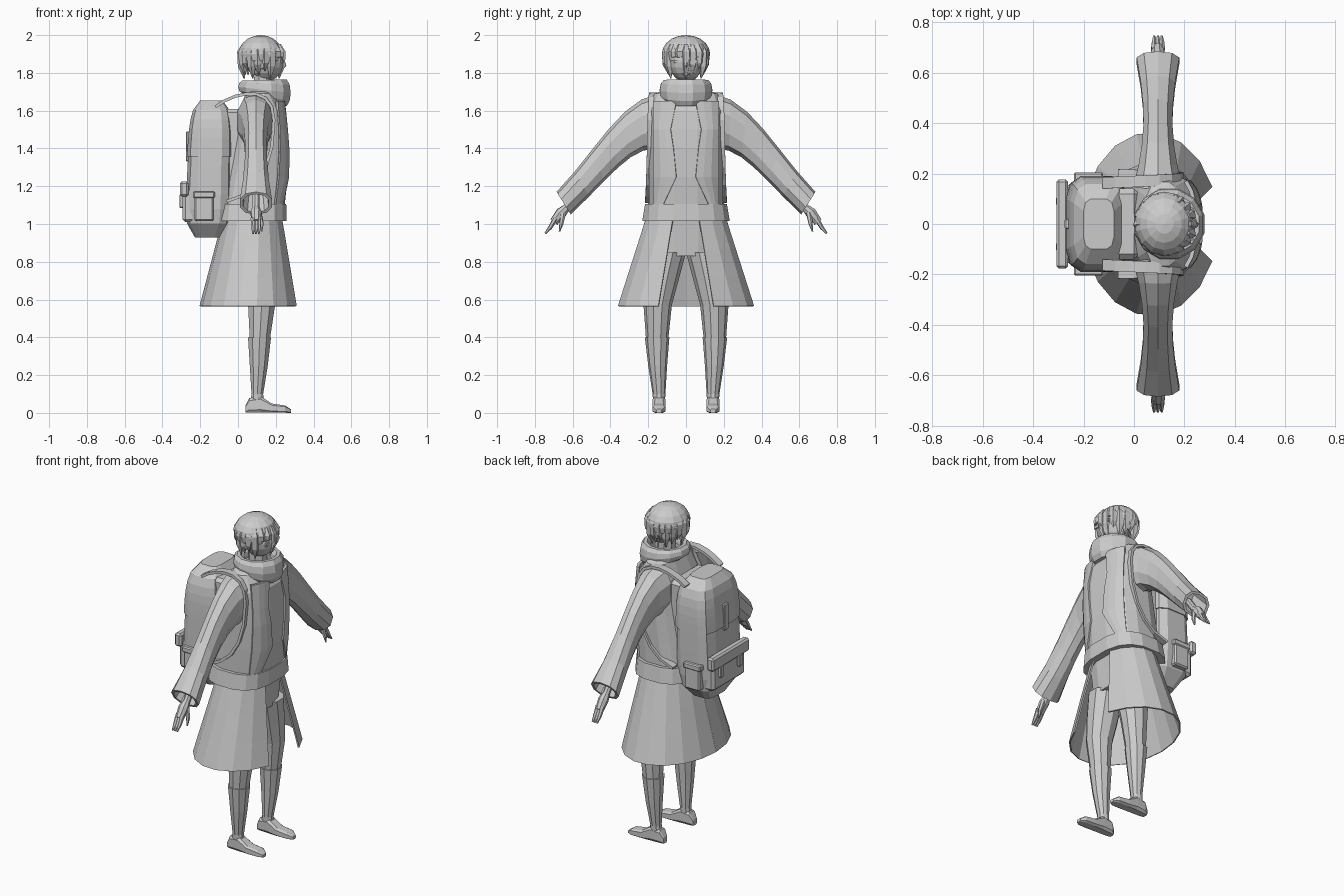
import bpy, bmesh, math
from mathutils import Vector, geometry

default_cube = bpy.data.objects.get("Cube")
if default_cube:
    bpy.data.objects.remove(default_cube)

grey = bpy.data.materials.new("plain grey")
grey.use_nodes = True
grey.diffuse_color = (.6, .6, .6, 1)
shader = grey.node_tree.nodes["Principled BSDF"]
shader.inputs["Base Color"].default_value = grey.diffuse_color


def finish(bm, name, thickness=0):
    bmesh.ops.recalc_face_normals(bm, faces=bm.faces)
    mesh = bpy.data.meshes.new(name)
    bm.to_mesh(mesh)
    bm.free()
    mesh.materials.append(grey)
    part = bpy.data.objects.new(name, mesh)
    bpy.context.collection.objects.link(part)
    if thickness:
        solid = part.modifiers.new("thickness", "SOLIDIFY")
        solid.thickness, solid.offset = thickness, 0


def blend(first, last, t):
    return [a + (b - a) * t for a, b in zip(first, last)]


def bezier(*points, steps):
    return geometry.interpolate_bezier(*[Vector(p) for p in points], steps)


def rounded(value, power):
    return math.copysign(abs(value) ** (2 / power), value)


def loft(name, rings, sides=10, power=2):
    """Skin rings given as (centre, u axis, v axis); a higher power is boxier."""
    bm = bmesh.new()
    loops = []
    for centre, u, v in rings:
        loop = []
        for i in range(sides):
            angle = math.tau * (i + .5) / sides
            offset = Vector(u) * rounded(math.cos(angle), power) + Vector(v) * rounded(math.sin(angle), power)
            loop.append(bm.verts.new(Vector(centre) + offset))
        loops.append(loop)
    for low, high in zip(loops, loops[1:]):
        for i in range(sides):
            bm.faces.new((low[i], low[i - 1], high[i - 1], high[i]))
    bm.faces.new(loops[0])
    bm.faces.new(loops[-1])
    finish(bm, name)


def stack(name, levels, side=1, sides=12, power=2):
    """Upright loft through levels of (height, back x, front x, half width, optional y)."""
    rings = [(((back + front) / 2, side * sum(y), z), ((front - back) / 2, 0, 0), (0, width, 0))
             for z, back, front, width, *y in levels]
    loft(name, rings, sides, power)


def tube(name, points, radii, sides=6):
    """Tapering tube through a few points."""
    points = [Vector(p) for p in points]
    rings = []
    for i, point in enumerate(points):
        along = points[min(i + 1, len(points) - 1)] - points[max(i - 1, 0)]
        u = along.orthogonal().normalized()
        v = along.cross(u).normalized()
        rings.append((point, u * radii[i], v * radii[i]))
    loft(name, rings, sides)


def sheet(name, rows, thickness):
    bm = bmesh.new()
    grid = [[bm.verts.new(point) for point in row] for row in rows]
    for low, high in zip(grid, grid[1:]):
        for i in range(len(low) - 1):
            bm.faces.new((low[i], low[i + 1], high[i + 1], high[i]))
    finish(bm, name, thickness)


def box(name, centre, size, bevel=0):
    bm = bmesh.new()
    bmesh.ops.create_cube(bm, size=1)
    bmesh.ops.scale(bm, vec=size, verts=bm.verts)
    bmesh.ops.translate(bm, vec=centre, verts=bm.verts)
    if bevel:
        bmesh.ops.bevel(bm, geom=bm.edges[:], offset=bevel, segments=1, affect='EDGES')
    finish(bm, name)


def ellipsoid(name, centre, radii):
    bm = bmesh.new()
    bmesh.ops.create_uvsphere(bm, u_segments=14, v_segments=10, radius=1)
    bmesh.ops.scale(bm, vec=radii, verts=bm.verts)
    bmesh.ops.translate(bm, vec=centre, verts=bm.verts)
    finish(bm, name)


# Jacket body, waistband, shoulders and hips
BOXY = 2.7


def jacket_level(z):
    t = (z - 1.1) * 2
    back, front, width = blend((-.1, .25, .2), (0, .25, .2), t)
    return back, front + .07 * t * (1 - t), width


def jacket_front(y, z):
    back, front, width = jacket_level(z)
    bulge = (1 - abs(y / width) ** BOXY) ** (1 / BOXY)
    return (back + front) / 2 + (front - back) / 2 * bulge


body = [(z, *jacket_level(z)) for z in (1.1, 1.25, 1.4, 1.5, 1.6)]
shoulders = [(1.69, .04, .19, .17), (1.73, .08, .18, .06)]
stack("jacket_body", body + shoulders, sides=16, power=BOXY)
stack("jacket_waistband", [(1.015, -.12, .26, .235), (1.105, -.11, .258, .22)], sides=16, power=BOXY)
stack("trouser_hips", [(.83, .02, .2, .17), (1.03, -.02, .22, .19)], power=BOXY)

for s, side in ((1, "left"), (-1, "right")):
    # Open front panel that follows the jacket
    rows = []
    for z, edge in ((1.1, .12), (1.25, .05), (1.4, .065), (1.5, .08), (1.65, .05)):
        across = [edge + (.17 - edge) * k / 3 for k in range(4)]
        rows.append([(jacket_front(y, z), s * y, z) for y in across])
    sheet(side + "_front_panel", rows, .016)

    # Flared coat skirt half, open at the front
    rows = []
    for k in range(4):
        z, back, front, width, gap = blend((1.02, -.08, .24, .215, .07), (.565, -.2, .33, .36, .145), k / 3)
        start = math.asin(gap / width)
        sweep = [start + (math.pi - start) * i / 8 for i in range(9)]
        rows.append([((back + front) / 2 + (front - back) / 2 * math.cos(angle), s * width * math.sin(angle), z)
                     for angle in sweep])
    sheet(side + "_coat_skirt", rows, .008)

    # Trouser leg, boot and foot
    stack(side + "_trouser_leg", [(.38, .06, .17, .058, .153), (.57, .05, .2, .075, .15),
                                  (.7, .03, .21, .09, .13), (.85, .02, .22, .1, .1)], side=s, sides=10)
    stack(side + "_boot", [(.03, .06, .14, .03, .143), (.1, .07, .135, .034, .143),
                           (.25, .06, .16, .05, .15), (.4, .05, .178, .065, .153)], side=s, sides=10)
    foot = []
    for x, height, width in ((.04, .04, .02), (.06, .08, .03), (.12, .09, .035), (.18, .05, .037),
                             (.25, .04, .035), (.28, .02, .015)):
        foot.append(((x, s * .143, height / 2), (0, 0, height / 2), (0, width, 0)))
    loft(side + "_foot", foot, sides=8, power=4)

    # Sleeve between an upper and a lower arc, with a hollow cuff
    upper = bezier((.14, 1.69), (.34, 1.67), (.48, 1.38), (.685, 1.17), steps=7)
    lower = bezier((.16, 1.4), (.3, 1.4), (.4, 1.25), (.61, 1.05), steps=7)
    rings = []
    for i, (top, low) in enumerate(zip(upper, lower)):
        middle, half = (top + low) / 2, (top - low) / 2
        width = .06 + .14 * (i / 6 - .55) ** 2
        rings.append(((.095, s * middle.x, middle.y), (width, 0, 0), (0, s * half.x, half.y)))
    for ring in (rings[-1], rings[-2]):
        centre, u, v = [Vector(part) for part in ring]
        rings.append((centre, u * .8, v * .8))
    loft(side + "_sleeve", rings, power=2.3)

    # Hand
    tube(side + "_palm", [(.095, s * .58, 1.16), (.095, s * .63, 1.09), (.095, s * .66, 1.06), (.095, s * .7, 1.01)],
         (.02, .02, .03, .024), sides=8)
    for k in range(3):
        x = .08 + .015 * k
        tube(side + "_finger", [(x, s * .69, 1.03), (x, s * .72, .98), (x, s * .745, .95)], (.014, .011, .005))
    tube(side + "_thumb", [(.11, s * .65, 1.06), (.125, s * .66, 1), (.125, s * .67, .96)], (.016, .011, .004))

    # Backpack strap and side pocket
    over = bezier((-.12, 1.62), (-.02, 1.7), (.19, 1.75), (.19, 1.55), steps=8)
    under = bezier((.19, 1.55), (.19, 1.3), (.1, 1.15), (-.06, 1.12), steps=6)
    path = over + under[1:]
    rows = []
    for i, point in enumerate(path):
        y = .165 + .035 * i / len(path)
        rows.append([(point.x, s * (y - .025), point.y), (point.x, s * (y + .02), point.y)])
    sheet(side + "_shoulder_strap", rows, .016)
    box(side + "_pack_pocket", (-.18, s * .175, 1.09), (.1, .05, .15), bevel=.008)
    box(side + "_pack_pocket_flap", (-.18, s * .18, 1.155), (.115, .05, .035), bevel=.006)


# Backpack shells, rounded off towards both ends
def pack_shell(name, low, high, extra=0):
    levels = []
    for k in range(7):
        t = low + (high - low) * k / 6
        size = (1 - t ** 4) ** .25
        depth, width = (.12 - .01 * t + extra) * size, (.187 + extra) * size
        middle = .01 * t - .15
        levels.append((1.29 + .37 * t, middle - depth, middle + depth, width))
    stack(name, levels, power=4)


pack_shell("pack_body", -.98, .25)
pack_shell("pack_lid", .18, .98, extra=.006)
box("pack_front_pocket", (-.25, 0, 1.1), (.085, .31, .18), bevel=.015)
box("pack_front_flap", (-.285, 0, 1.185), (.045, .355, .08), bevel=.01)
box("pack_lid_buckle", (-.26, 0, 1.41), (.03, .04, .16), bevel=.005)
for y in (-.09, .09):
    box("pack_pocket_buckle", (-.3, y, 1.12), (.02, .03, .07), bevel=.004)
box("pack_back_pad", (-.03, 0, 1.36), (.1, .28, .5), bevel=.02)

# Rolled scarf collar, dipping at the front
rings = []
for k in range(9):
    angle = math.pi * (1.4 - k / 5)
    radius = .112 - .032 * math.cos(angle)
    z = 1.71 + .055 * math.sin(angle)
    dip = .016 - .02 * math.sin(angle)
    rings.append(((.14, 0, z), (radius, 0, -dip), (0, radius, 0)))
loft("scarf_collar", rings, sides=12)

# Head and facial features
stack("neck", [(1.65, .08, .19, .055), (1.8, .08, .18, .055)], sides=8)
ellipsoid("face", (.15, 0, 1.86), (.093, .095, .105))
tube("nose", [(.235, 0, 1.88), (.247, 0, 1.84), (.235, 0, 1.82)], (.005, .01, .005))
box("mouth", (.225, 0, 1.795), (.008, .035, .005))
for s in (1, -1):
    box("eye", (.232, s * .045, 1.86), (.009, .035, .016))
    box("eyebrow", (.23, s * .045, 1.885), (.009, .04, .006))
    ellipsoid("ear", (.125, s * .1, 1.85), (.02, .015, .03))

# Hair cap with ragged locks all round, swept to one side of the face
ellipsoid("hair_cap", (.12, 0, 1.9), (.119, .128, .1))
for degrees in range(-180, 180, 20):
    angle = math.radians(degrees)
    tip = 1.77 + .02 * (degrees // 20 % 3)
    if -60 < degrees < 0:
        tip = 1.88
    points = []
    for reach, z in ((.092, 1.95), (.104, 1.91), (.103, (1.9 + tip) / 2), (.092, tip)):
        points.append((.125 + reach * math.cos(angle), reach * math.sin(angle), z))
    tube("hair_lock", points, (.012, .026, .023, .003), sides=5)
